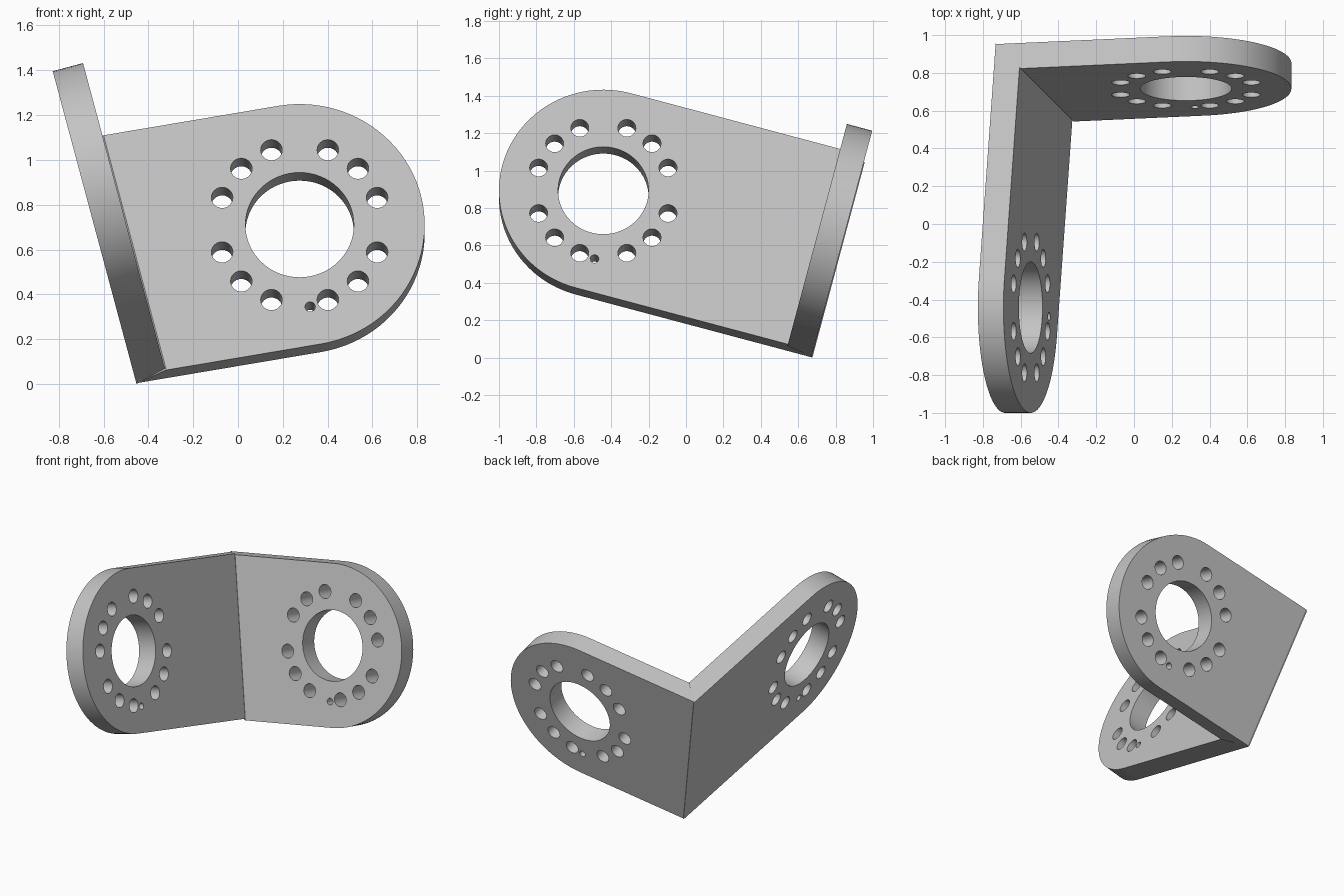
import bpy, bmesh
from math import sin, cos, pi, radians
from mathutils import Vector

cube = bpy.data.objects.get("Cube")
if cube:
    bpy.data.objects.remove(cube)

grey = bpy.data.materials.new("light grey metal")
grey.use_nodes = True
colour = (0.55, 0.55, 0.55, 1)
grey.diffuse_color = colour
grey.node_tree.nodes["Principled BSDF"].inputs["Base Color"].default_value = colour

RADIUS, THICK = 0.558, 0.14
TILT = radians(15)
S, C = sin(TILT), cos(TILT)


def arc(cx, cy, r, start, sweep, steps):
    return [(cx + r * cos(start + sweep * i / steps),
             cy + r * sin(start + sweep * i / steps)) for i in range(steps)]


def plate_loops(turn):
    # Rounded tongue, running back towards the fold
    c, s = cos(turn), sin(turn)
    tongue = arc(0, 0, RADIUS, turn - pi / 2, pi, 48)
    tongue.append((-RADIUS * s, RADIUS * c))
    for side in (1, -1):
        tongue.append((-2 * c - side * RADIUS * s, -2 * s + side * RADIUS * c))
    loops = [tongue, arc(0, 0, 0.242, 0, 2 * pi, 64)]
    # Ring of bolt holes in four groups of three
    for quarter in range(4):
        for step in (20, 45, 70):
            a = radians(90 * quarter + step)
            loops.append(arc(0.368 * cos(a), 0.368 * sin(a), 0.048, 0, 2 * pi, 24))
    # Small locating hole
    loops.append(arc(0.047, -0.378, 0.023, 0, 2 * pi, 16))
    return loops


def make_plate(name, centre, u, v, normal, turn, mitre_point, mitre_normal):
    bm = bmesh.new()
    edges = []
    for loop in plate_loops(turn):
        verts = [bm.verts.new(centre + u * p + v * q) for p, q in loop]
        edges += [bm.edges.new((verts[i - 1], verts[i])) for i in range(len(verts))]
    bmesh.ops.triangle_fill(bm, use_beauty=True, use_dissolve=False,
                            edges=edges, normal=normal)
    # Give the sheet its thickness
    out = bmesh.ops.extrude_face_region(bm, geom=bm.faces[:], use_keep_orig=True)
    moved = [g for g in out["geom"] if isinstance(g, bmesh.types.BMVert)]
    bmesh.ops.translate(bm, verts=moved, vec=-THICK * normal)
    # Mitre the fold end and close it
    bmesh.ops.bisect_plane(bm, geom=bm.verts[:] + bm.edges[:] + bm.faces[:],
                           plane_co=mitre_point, plane_no=mitre_normal,
                           clear_outer=True)
    bmesh.ops.holes_fill(bm, edges=[e for e in bm.edges if e.is_boundary], sides=0)
    bmesh.ops.recalc_face_normals(bm, faces=bm.faces[:])
    mesh = bpy.data.meshes.new(name)
    bm.to_mesh(mesh)
    bm.free()
    mesh.materials.append(grey)
    obj = bpy.data.objects.new(name, mesh)
    bpy.context.collection.objects.link(obj)
    bpy.ops.object.select_all(action="DESELECT")
    obj.select_set(True)
    bpy.context.view_layer.objects.active = obj
    bpy.ops.object.shade_smooth_by_angle(angle=radians(30))


back_normal = Vector((0, -C, S))
side_normal = Vector((C, 0, S))
fold = Vector((-0.32, 0.543, 0.075))
mitre = back_normal - side_normal

make_plate("back_plate", Vector((0.275, 0.716, 0.71)), Vector((1, 0, 0)),
           Vector((0, S, C)), back_normal, radians(9.9), fold, mitre)
make_plate("side_plate", Vector((-0.547, -0.442, 0.893)), Vector((0, -1, 0)),
           Vector((-S, 0, C)), side_normal, radians(15.4), fold, -mitre)
